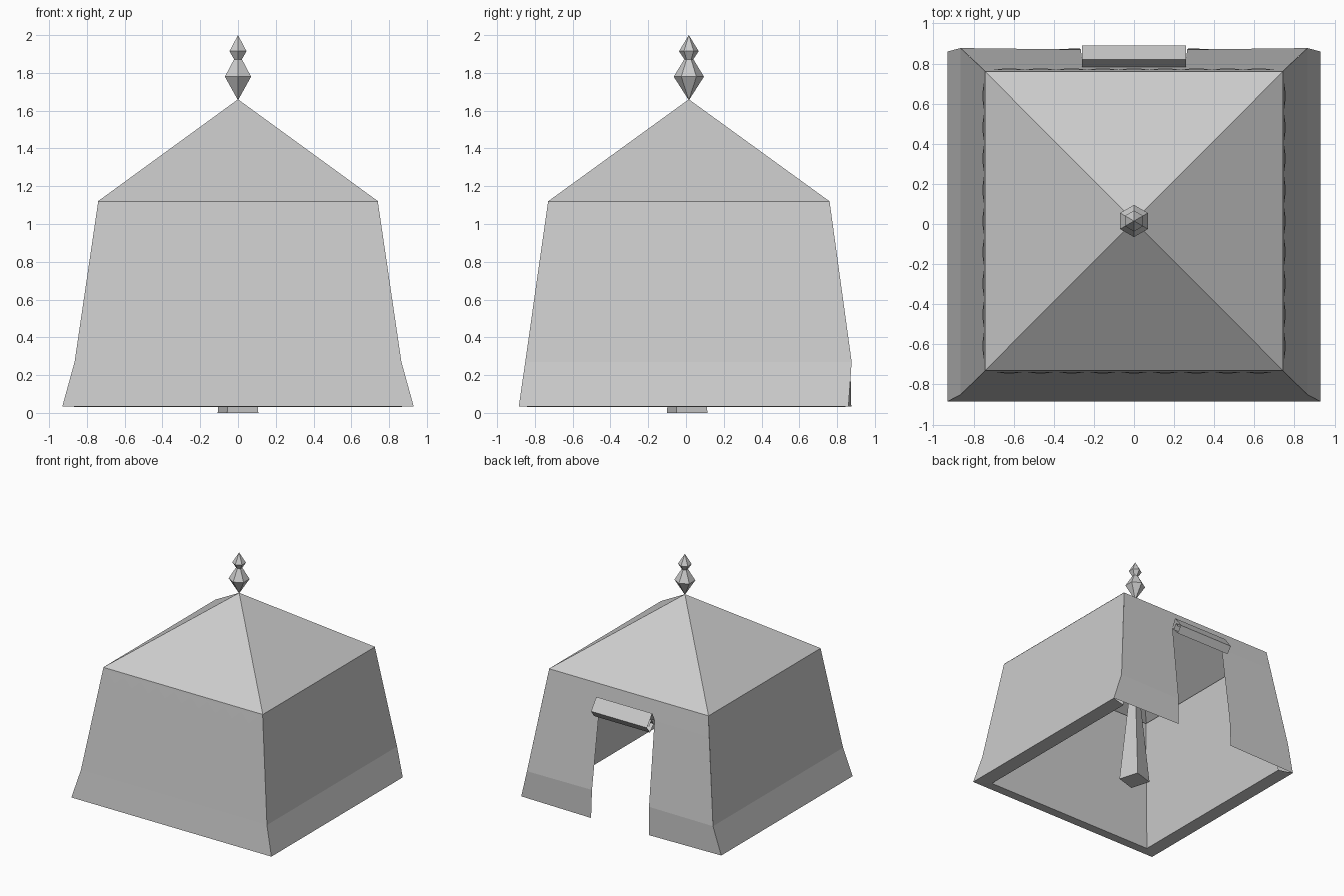
import bpy, bmesh, math

if "Cube" in bpy.data.objects:
    bpy.data.objects.remove(bpy.data.objects["Cube"])

CY = 0.015  # tent centre in depth


def make(name, verts, faces):
    me = bpy.data.meshes.new(name)
    me.from_pydata(verts, [], faces)
    me.update()
    ob = bpy.data.objects.new(name, me)
    bpy.context.collection.objects.link(ob)
    return ob


def sheet(name, rows, close=False):
    """Quad sheet through rows of points of equal length."""
    n = len(rows[0])
    verts = [p for r in rows for p in r]
    faces = []
    for i in range(len(rows) - 1):
        for j in range(n if close else n - 1):
            k = (j + 1) % n
            faces.append((i * n + j, i * n + k, (i + 1) * n + k, (i + 1) * n + j))
    ob = make(name, verts, faces)
    bm = bmesh.new()
    bm.from_mesh(ob.data)
    bmesh.ops.remove_doubles(bm, verts=bm.verts, dist=1e-5)
    bmesh.ops.recalc_face_normals(bm, faces=bm.faces)
    bm.to_mesh(ob.data)
    bm.free()
    return ob


def lathe(name, profile, sides, turn, cy):
    rows = [[(r * math.cos(turn + math.tau * i / sides),
              cy + r * math.sin(turn + math.tau * i / sides), z)
             for i in range(sides)] for r, z in profile]
    return sheet(name, rows, close=True)


# Pyramid roof
make("roof", [(-.742, -.73, 1.12), (.742, -.73, 1.12), (.742, .76, 1.12),
              (-.742, .76, 1.12), (0, CY, 1.66)],
     [(0, 1, 4), (1, 2, 4), (2, 3, 4), (3, 0, 4)])

# Left, front and right walls: flared outside, folded hem, inner lining
section = [(.74, -.73, .76, 1.12), (.865, -.851, .877, .27),
           (.93, -.885, .86, .035), (.805, -.80, .83, .03),
           (.725, -.715, .75, 1.11)]
sheet("walls", [[(-x, yb, z), (-x, yf, z), (x, yf, z), (x, yb, z)]
                for x, yf, yb, z in section])

# Back wall panel beside the doorway, mirrored
panel = sheet("back_panel", [
    [(0.255, .76, 1.12), (.74, .76, 1.12)],
    [(0.255, .782, .96), (.763, .782, .96)],
    [(.265, .87, .27), (.865, .877, .27)],
    [(.27, .875, .035), (.93, .86, .035)]])
panel.modifiers.new("mirror", 'MIRROR').use_axis[0] = True

# Strip over the doorway
sheet("door_header", [[(-.255, .76, 1.12), (.255, .76, 1.12)],
                      [(-.255, .782, .96), (.255, .782, .96)]])

# Rolled-up door flap: an open spiral of cloth
spiral = [(.782, .96), (.82, 1.035), (.89, .94), (.85, .885),
          (.80, .94), (.83, .985), (.86, .94)]
sheet("door_roll", [[(-.26, y, z), (.26, y, z)] for y, z in spiral])


# Zigzag trim hanging under the eaves on each side
def trim(name, place, teeth=9):
    verts, faces = [], []
    w = 1.40 / teeth
    for i in range(teeth):
        a = -.70 + i * w
        verts += [place(a, 1.10), place(a + w / 2, 1.025), place(a + w, 1.10)]
        faces.append((3 * i, 3 * i + 1, 3 * i + 2))
    make(name, verts, faces)


trim("back_trim", lambda a, z: (a, .766 + (1.12 - z) * .135, z))
trim("front_trim", lambda a, z: (a, -.734 - (1.12 - z) * .143, z))
for s, side in ((-1, "left"), (1, "right")):
    trim(side + "_trim",
         lambda a, z: (s * (.744 + (1.12 - z) * .147), a + CY, z))

# Tapered square centre pole
lathe("centre_pole", [(0, 0), (.122, 0), (.05, .70), (.02, 1.64), (0, 1.65)],
      4, math.radians(-28), .006)

# Six-sided finial
lathe("finial", [(0, 1.655), (.08, 1.78), (.024, 1.872), (.052, 1.915), (0, 2.0)],
      6, math.pi / 2, CY)
